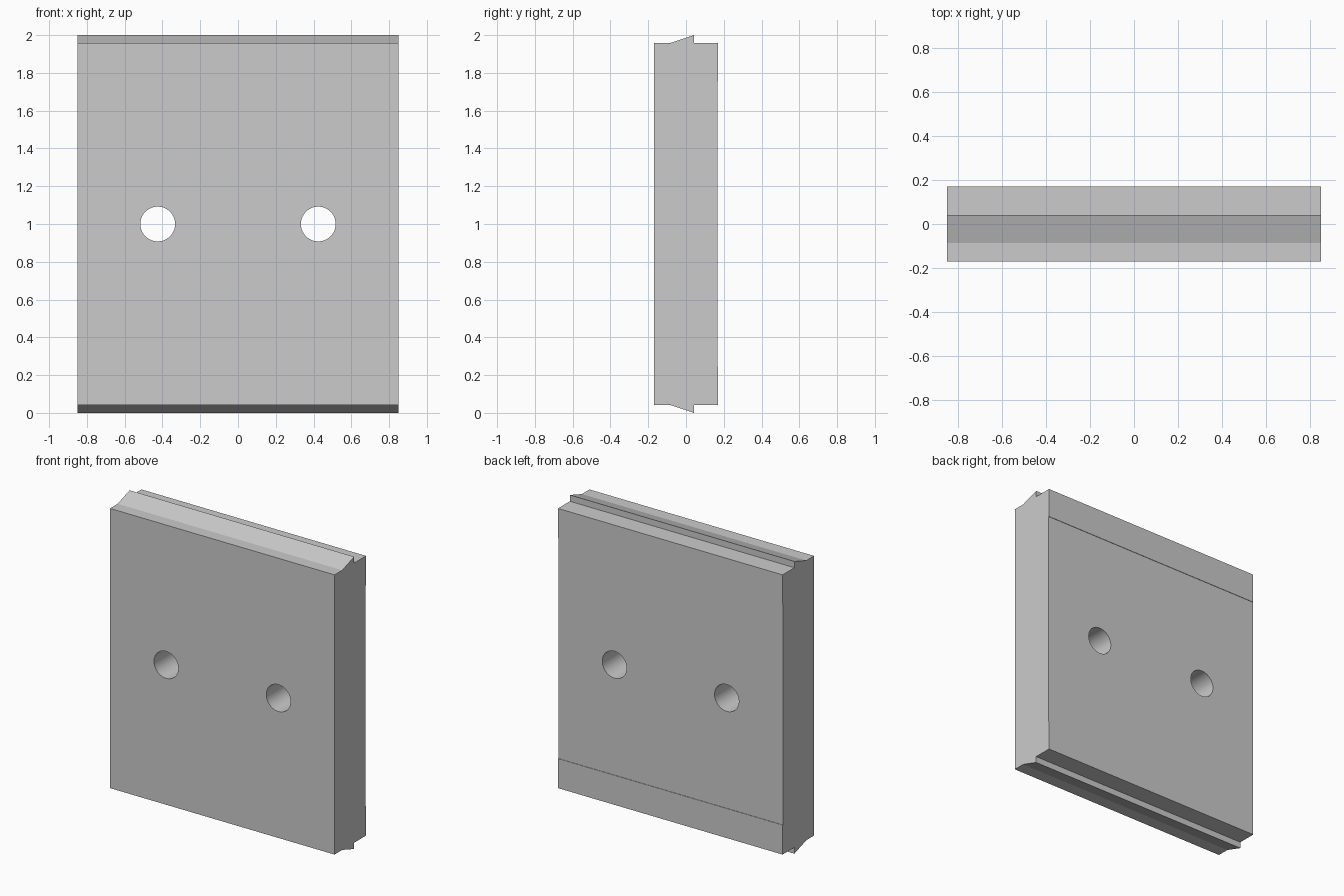
import bpy, bmesh, math

if "Cube" in bpy.data.objects:
    bpy.data.objects.remove(bpy.data.objects["Cube"])

HALF_W, HALF_T, MID_Z = 0.85, 0.17, 1.0

# Upper half of the side profile (y, z from mid height): front to ridge to back strip
upper = [(-HALF_T, 0.957), (-0.087, 0.957), (0.042, 1.0), (0.042, 0.957),
         (HALF_T, 0.957), (HALF_T, 0.755), (HALF_T - 0.003, 0.755)]
profile = upper + [(y, -z) for y, z in reversed(upper)]

# Panel: mirrored profile extruded across the width
bm = bmesh.new()
face = bm.faces.new([bm.verts.new((-HALF_W, y, MID_Z + z)) for y, z in profile])
ext = bmesh.ops.extrude_face_region(bm, geom=[face])
verts = [g for g in ext["geom"] if isinstance(g, bmesh.types.BMVert)]
bmesh.ops.translate(bm, verts=verts, vec=(2 * HALF_W, 0, 0))
bmesh.ops.recalc_face_normals(bm, faces=bm.faces)
mesh = bpy.data.meshes.new("panel")
bm.to_mesh(mesh)
bm.free()
panel = bpy.data.objects.new("panel", mesh)
bpy.context.collection.objects.link(panel)

# Two round through holes
for side in (-1, 1):
    bpy.ops.mesh.primitive_cylinder_add(vertices=64, radius=0.092, depth=1,
                                        location=(side * 0.425, 0, MID_Z),
                                        rotation=(math.pi / 2, 0, 0))
    cutter = bpy.context.object
    cutter.name = "hole_cutter"
    cut = panel.modifiers.new("hole", 'BOOLEAN')
    cut.operation, cut.solver, cut.object = 'DIFFERENCE', 'EXACT', cutter
    bpy.ops.object.select_all(action='DESELECT')
    panel.select_set(True)
    bpy.context.view_layer.objects.active = panel
    bpy.ops.object.modifier_apply(modifier=cut.name)
    bpy.data.objects.remove(cutter)

bpy.ops.object.shade_smooth_by_angle(angle=math.radians(15))
